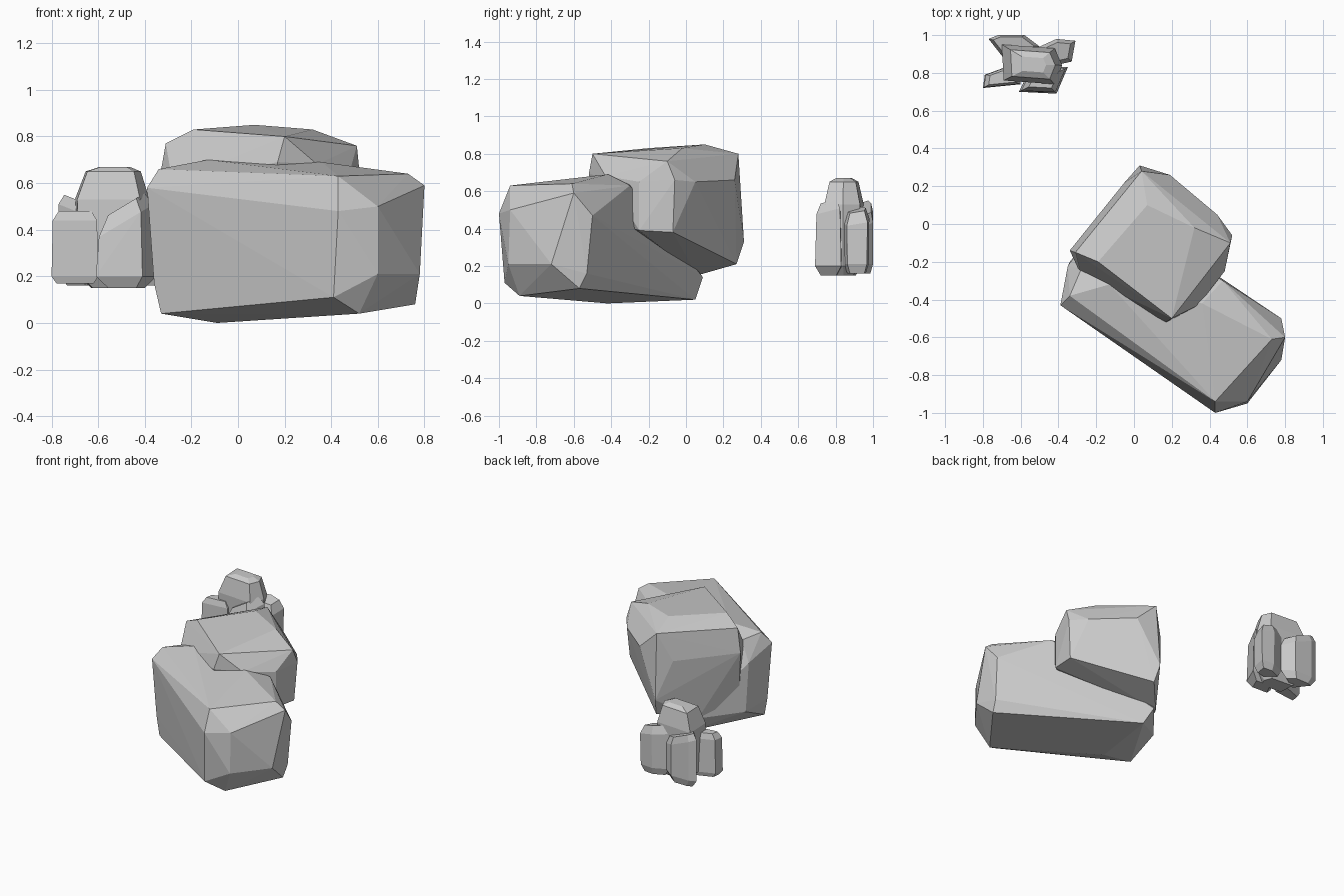
import bpy
import bmesh
from mathutils import Vector

default_cube = bpy.data.objects.get("Cube")
if default_cube:
    bpy.data.objects.remove(default_cube, do_unlink=True)

# One plain stone colour
stone = bpy.data.materials.new("stone_grey")
stone.use_nodes = True
colour = (0.6, 0.6, 0.6, 1)
stone.diffuse_color = colour
stone.node_tree.nodes["Principled BSDF"].inputs["Base Color"].default_value = colour


def hull_rock(name, corners):
    """Wrap a faceted convex stone around its corner points."""
    bm = bmesh.new()
    for corner in corners:
        bm.verts.new(corner)
    result = bmesh.ops.convex_hull(bm, input=bm.verts)
    unused = {v for v in result["geom_interior"] + result["geom_unused"]
              if isinstance(v, bmesh.types.BMVert) and v.is_valid}
    bmesh.ops.delete(bm, geom=list(unused), context="VERTS")
    bmesh.ops.recalc_face_normals(bm, faces=bm.faces)
    mesh = bpy.data.meshes.new(name)
    bm.to_mesh(mesh)
    bm.free()
    mesh.materials.append(stone)
    rock = bpy.data.objects.new(name, mesh)
    bpy.context.collection.objects.link(rock)
    return rock


def pillar_rock(name, outline, levels, lean=(0, 0)):
    """Stack scaled copies of a plan outline; lean tilts the top facet."""
    centre = sum((Vector(p) for p in outline), Vector((0, 0))) / len(outline)
    corners = []
    for height, scale in levels:
        for point in outline:
            offset = (Vector(point) - centre) * scale
            x, y = centre + offset
            tilt = offset.dot(Vector(lean)) if height > .4 else 0
            corners.append((x, y, height + tilt))
    return hull_rock(name, corners)


# Long low boulder: top facet, shoulders, then base
hull_rock("long_boulder", [
    (-.34, -.38, .66), (-.13, -.32, .7), (.43, -.94, .63), (.73, -.61, .64),
    (.36, -.42, .69), (.47, -.3, .63), (-.28, -.24, .64),
    (-.39, -.43, .58), (.43, -1, .48), (.6, -.94, .5), (.8, -.6, .59),
    (.78, -.5, .47), (-.35, -.22, .5),
    (-.36, -.42, .17), (.41, -.97, .11), (.6, -.95, .21), (.78, -.72, .21),
    (.77, -.53, .16), (-.1, .09, .14), (-.34, -.2, .15),
    (-.33, -.43, .04), (-.09, -.42, 0), (.52, -.89, .04), (.76, -.57, .08),
    (-.04, .05, .02),
])

# Square boulder resting on the long one
hull_rock("upper_boulder", [
    (.2, -.5, .8), (-.19, -.2, .83), (.07, .1, .85), (.32, -.02, .83),
    (.51, -.1, .76), (.04, .28, .8), (-.31, -.15, .77),
    (.17, -.52, .69), (.34, -.43, .68), (.48, -.25, .65), (.52, -.06, .66),
    (.44, .05, .65), (.19, .26, .66), (-.28, -.27, .6), (-.34, -.14, .6),
    (-.05, .22, .6), (.03, .31, .33),
    (.48, -.25, .39), (.5, -.07, .38), (.05, .27, .21), (-.14, .06, .15),
    (-.3, -.18, .25), (-.2, -.27, .4), (.17, -.45, .45),
])

# Small cluster: tall core with four lower lobes fused around it
pillar_rock("cluster_core",
            [(-.69, .76), (-.42, .74), (-.38, .84), (-.42, .93), (-.7, .95)],
            [(.15, .6), (.2, .92), (.53, 1), (.65, .74), (.67, .4)])
pillar_rock("cluster_left_lobe",
            [(-.8, .72), (-.6, .74), (-.6, .86), (-.79, .79)],
            [(.17, .8), (.2, 1), (.44, .95), (.48, .7)])
pillar_rock("cluster_front_lobe",
            [(-.61, .7), (-.41, .69), (-.35, .83), (-.54, .84)],
            [(.15, .6), (.2, 1), (.44, .9), (.51, .6)], lean=(.6, 0))
pillar_rock("cluster_back_lobe",
            [(-.77, .98), (-.72, 1), (-.58, 1), (-.5, .94), (-.66, .84)],
            [(.16, .7), (.21, 1), (.46, 1), (.51, .8)], lean=(-.4, 0))
pillar_rock("cluster_rear_lobe",
            [(-.31, .97), (-.41, .98), (-.52, .93), (-.42, .84), (-.33, .86)],
            [(.16, .7), (.21, .95), (.44, 1), (.5, .7)], lean=(-.2, .2))
